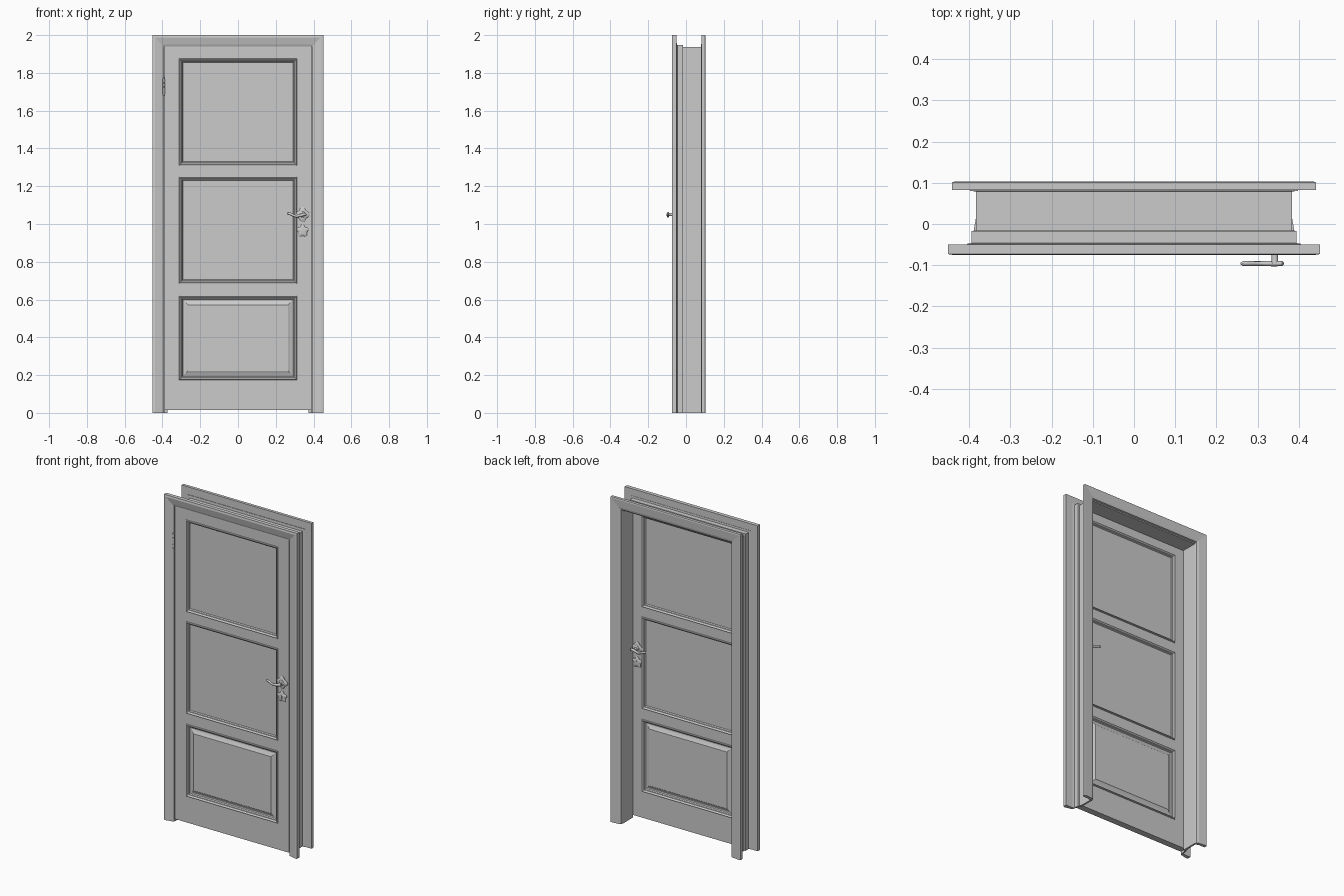
import bpy, bmesh, math
from mathutils import Vector

if "Cube" in bpy.data.objects:
    bpy.data.objects.remove(bpy.data.objects["Cube"])

DOOR_F, DOOR_B = -0.058, -0.018
DOOR_MID = (DOOR_F + DOOR_B) / 2


def finish(name, bm, smooth=False):
    bmesh.ops.recalc_face_normals(bm, faces=bm.faces)
    me = bpy.data.meshes.new(name)
    bm.to_mesh(me)
    bm.free()
    ob = bpy.data.objects.new(name, me)
    bpy.context.collection.objects.link(ob)
    if smooth:
        bpy.ops.object.select_all(action='DESELECT')
        bpy.context.view_layer.objects.active = ob
        ob.select_set(True)
        bpy.ops.object.shade_smooth_by_angle(angle=math.radians(40))
    return ob


def loft(name, sections, caps=(True, True), smooth=False):
    """Skin a list of equally long closed sections."""
    bm = bmesh.new()
    rings = [[bm.verts.new(p) for p in s] for s in sections]
    n = len(rings[0])
    for a, b in zip(rings, rings[1:]):
        for i in range(n):
            j = (i + 1) % n
            bm.faces.new((a[i], a[j], b[j], b[i]))
    if caps[0]:
        bm.faces.new(rings[0][::-1])
    if caps[1]:
        bm.faces.new(rings[-1])
    return finish(name, bm, smooth)


def box(name, x0, x1, y0, y1, z0, z1):
    return loft(name, [[(x0, y0, z), (x1, y0, z), (x1, y1, z), (x0, y1, z)] for z in (z0, z1)])


def surround(name, profile, top):
    """Sweep a profile of (half width, y) up, across and down with mitred corners."""
    ref = max(p[0] for p in profile)
    head = [(d, y, top - (ref - d)) for d, y in profile]
    return loft(name, [
        [(-d, y, 0) for d, y, z in head],
        [(-d, y, z) for d, y, z in head],
        [(d, y, z) for d, y, z in head],
        [(d, y, 0) for d, y, z in head]])


# Casings and rebated jamb
surround("front_casing", [(0.452, -0.050), (0.452, -0.073), (0.440, -0.075), (0.402, -0.066),
                          (0.393, -0.062), (0.391, -0.050)], 2.0)
surround("back_casing", [(0.442, 0.083), (0.442, 0.101), (0.436, 0.103), (0.390, 0.099),
                         (0.376, 0.095), (0.374, 0.083)], 2.0)
surround("jamb", [(0.394, -0.050), (0.394, -0.017), (0.383, -0.017), (0.383, 0.083),
                  (0.372, 0.083), (0.372, -0.016), (0.389, -0.016), (0.389, -0.050)], 1.947)
surround("front_casing_tongue", [(0.405, -0.052), (0.405, -0.048), (0.393, -0.046), (0.391, -0.052)], 1.957)
surround("back_casing_tongue", [(0.398, 0.085), (0.398, 0.080), (0.382, 0.079), (0.380, 0.085)], 1.953)

# Door stiles and rails
PX = 0.312
for side, s in (("left", -1), ("right", 1)):
    x0, x1 = sorted((s * PX, s * 0.388))
    box(side + "_stile", x0, x1, DOOR_F, DOOR_B, 0.015, 1.941)
for label, z0, z1 in (("bottom", 0.015, 0.175), ("lower", 0.620, 0.685),
                      ("upper", 1.250, 1.310), ("top", 1.875, 1.941)):
    box(label + "_rail", -PX, PX, DOOR_F, DOOR_B, z0, z1)


# Panels: nested rectangles of (inset, depth below the door face)
def panel(name, z0, z1, steps):
    def rect(inset, y):
        a, b, c = PX - inset, z0 + inset, z1 - inset
        return [(-a, y, b), (a, y, b), (a, y, c), (-a, y, c)]
    front = [rect(i, DOOR_F + d) for i, d in steps]
    back = [rect(i, DOOR_B - d) for i, d in steps]
    return loft(name, front[::-1] + back)


bead = [(0.0, 0.0), (0.001, -0.004), (0.005, -0.006), (0.009, -0.003), (0.012, 0.003),
        (0.016, 0.004), (0.020, 0.011)]
panel("top_panel", 1.310, 1.875, bead)
panel("middle_panel", 0.685, 1.250, bead)
panel("bottom_panel", 0.175, 0.620, bead + [(0.026, 0.012), (0.036, 0.008), (0.046, 0.003),
                                            (0.048, 0.001)])


# Handle sets on both faces
def lobed(cx, cz, r, y, lobes, depth, squash, phase):
    pts = []
    for i in range(48):
        t = 2 * math.pi * i / 48
        q = r * (1 + depth * math.cos(lobes * (t - phase)))
        pts.append((cx + squash * q * math.cos(t), y, cz + q * math.sin(t)))
    return pts


def disc(cx, y, cz, r, n=16):
    return [(cx + r * math.cos(2 * math.pi * i / n), y, cz + r * math.sin(2 * math.pi * i / n))
            for i in range(n)]


def tube(name, path, n=12):
    """Round lever along (x, z, radius) points."""
    pts = [Vector((x, z)) for x, z, r in path]
    secs = []
    for k, (x, z, r) in enumerate(path):
        d = (pts[min(k + 1, len(pts) - 1)] - pts[max(k - 1, 0)]).normalized()
        secs.append([(x - d.y * r * math.cos(a), LEVER_Y + 0.8 * r * math.sin(a),
                      z + d.x * r * math.cos(a))
                     for a in (2 * math.pi * i / n for i in range(n))])
    return loft(name, secs, smooth=True)


HX, HZ, KZ, LEVER_Y = 0.342, 1.050, 0.963, -0.096
parts = []
for name, cz, r, lobes, phase in (("handle_rose", HZ, 0.034, 4, 0.0),
                                  ("key_rose", KZ, 0.030, 5, math.pi / 2)):
    parts.append(loft(name, [lobed(HX, cz, r * k, DOOR_F - d, lobes, 0.17, 0.95, phase)
                             for k, d in ((1, -0.001), (1, 0.003), (0.88, 0.006), (0.5, 0.008))],
                      smooth=True))
parts.append(loft("handle_neck", [disc(HX, y, HZ, r) for r, y in
                                  ((0.018, DOOR_F), (0.015, -0.068), (0.008, -0.072),
                                   (0.008, -0.090), (0.009, LEVER_Y))], smooth=True))
parts.append(tube("handle_lever", [(0.363, 1.053, 0.003), (0.360, 1.052, 0.007),
                                   (0.345, 1.050, 0.0085), (0.325, 1.044, 0.008),
                                   (0.308, 1.041, 0.007), (0.292, 1.046, 0.007),
                                   (0.276, 1.054, 0.0075), (0.264, 1.056, 0.007),
                                   (0.259, 1.055, 0.003)]))
parts.append(box("keyhole_bead", HX - 0.003, HX + 0.003, DOOR_F - 0.010, DOOR_F - 0.004,
                 KZ - 0.010, KZ + 0.008))
for ob in parts:
    bm = bmesh.new()
    bm.from_mesh(ob.data)
    for v in bm.verts:
        v.co.y = 2 * DOOR_MID - v.co.y
    finish("back_" + ob.name, bm, True)

# Hinge knuckles with finials
for i in range(4):
    z = 1.688 + i * 0.020
    loft("hinge_knuckle", [[(-0.393 + x - c, y, h) for x, y, _, c in
                            ((0.006 * math.cos(t), -0.066 + 0.006 * math.sin(t), 0, 0)
                             for t in (2 * math.pi * k / 12 for k in range(12)))]
                           for h in (z, z + 0.0185)], smooth=True)
for label, z, s in (("lower", 1.688, -1), ("upper", 1.7665, 1)):
    loft(label + "_hinge_finial", [[(-0.393 + r * math.cos(t), -0.066 + r * math.sin(t), z + s * h)
                                    for t in (2 * math.pi * k / 12 for k in range(12))]
                                   for r, h in ((0.004, 0), (0.005, 0.004), (0.002, 0.010))],
         smooth=True)
